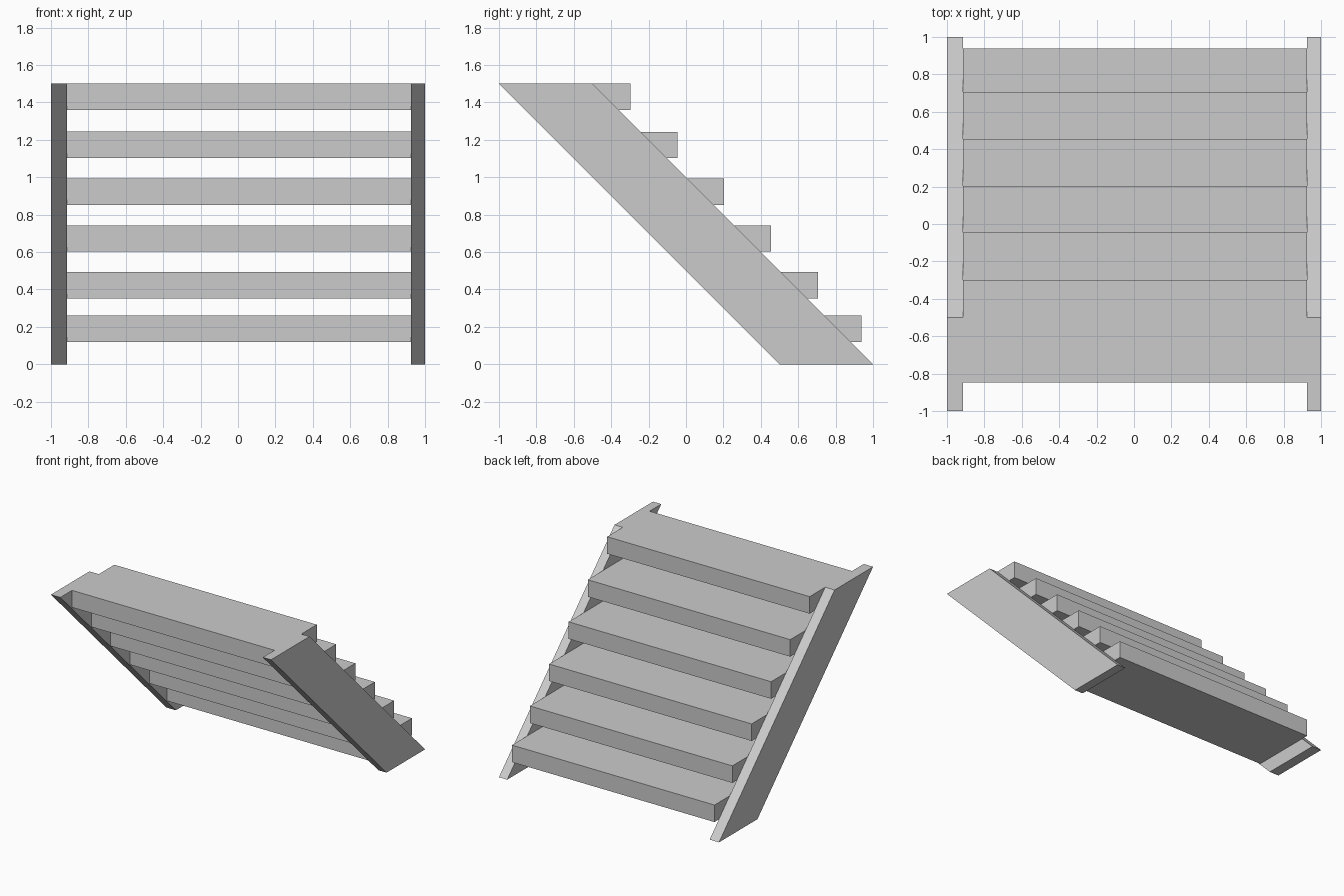
import bpy, bmesh

if "Cube" in bpy.data.objects:
    bpy.data.objects.remove(bpy.data.objects["Cube"])


def extrude_profile(name, profile, x0, x1):
    """Solid made from a y-z outline stretched between two x positions."""
    bm = bmesh.new()
    face = bm.faces.new([bm.verts.new((x0, y, z)) for y, z in profile])
    result = bmesh.ops.extrude_face_region(bm, geom=[face])
    verts = [v for v in result["geom"] if isinstance(v, bmesh.types.BMVert)]
    bmesh.ops.translate(bm, verts=verts, vec=(x1 - x0, 0, 0))
    bmesh.ops.recalc_face_normals(bm, faces=bm.faces[:])
    mesh = bpy.data.meshes.new(name)
    bm.to_mesh(mesh)
    bm.free()
    obj = bpy.data.objects.new(name, mesh)
    bpy.context.collection.objects.link(obj)
    return obj


LEFT_INNER, RIGHT_INNER = -0.915, 0.925
TREAD_DEPTH, TREAD_HEIGHT = 0.55, 0.14

# Sloping side boards
side = [(0.5, 0), (1, 0), (-0.5, 1.5), (-1, 1.5)]
extrude_profile("left_stringer", side, -1, LEFT_INNER)
extrude_profile("right_stringer", side, RIGHT_INNER, 1)

# Treads, bottom to top: (nose y, top z)
steps = [(0.937, 0.26), (0.705, 0.493), (0.455, 0.742),
         (0.202, 0.992), (-0.046, 1.243), (-0.298, 1.5)]
for i, (nose, top) in enumerate(steps, 1):
    back, bottom = nose - TREAD_DEPTH, top - TREAD_HEIGHT
    extrude_profile(f"tread_{i}",
                    [(back, bottom), (nose, bottom), (nose, top), (back, top)],
                    LEFT_INNER, RIGHT_INNER)
